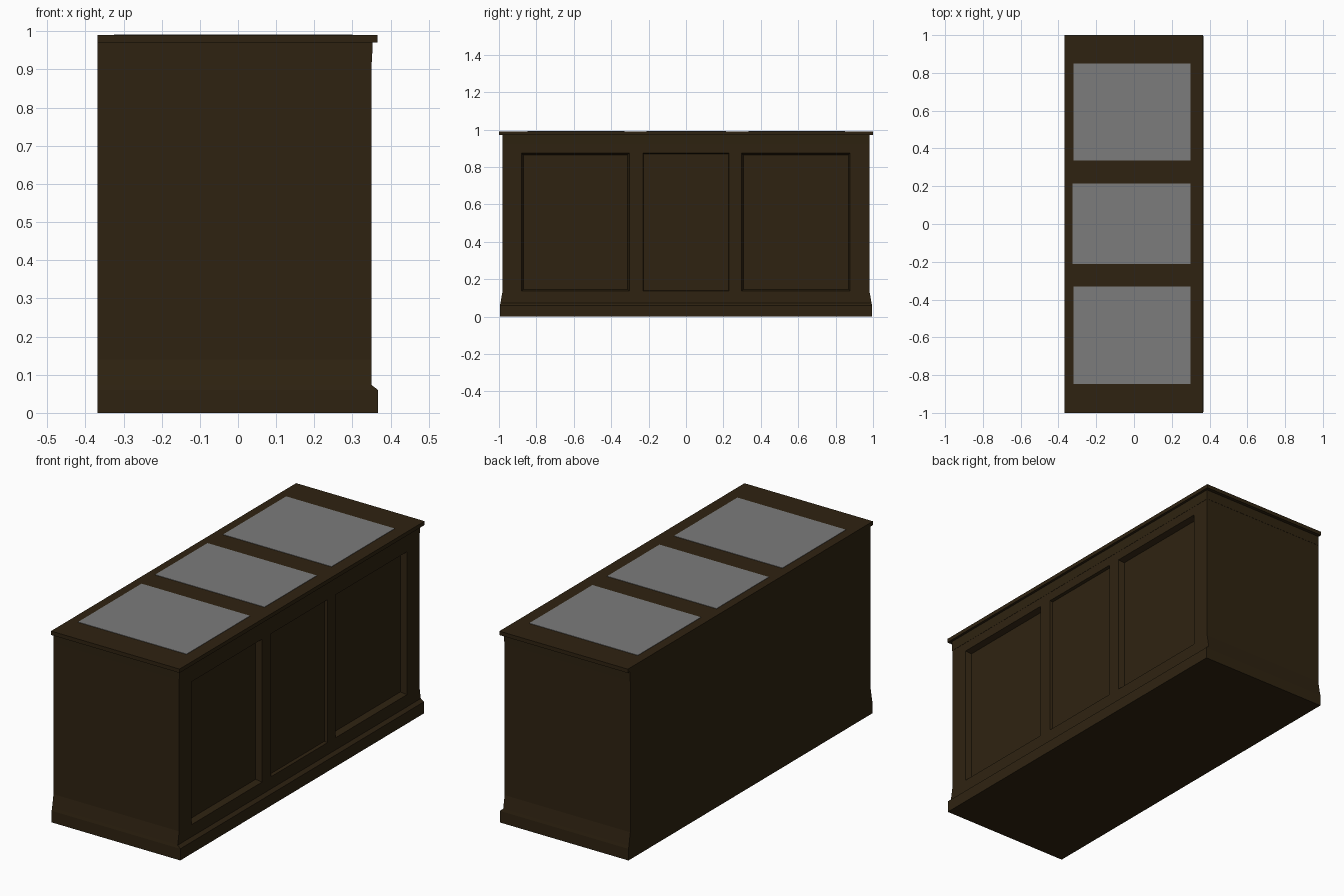
import bpy, bmesh

if "Cube" in bpy.data.objects:
    bpy.data.objects.remove(bpy.data.objects["Cube"])


def material(name, rgb):
    m = bpy.data.materials.new(name)
    m.diffuse_color = (*rgb, 1)
    m.use_nodes = True
    m.node_tree.nodes["Principled BSDF"].inputs["Base Color"].default_value = m.diffuse_color
    return m


wood = material("dark_wood", (0.028, 0.0165, 0.0055))
grey = material("grey_panel", (0.2, 0.2, 0.2))


def loft(name, rings, mat):
    """Closed solid through a list of four-cornered rings."""
    bm = bmesh.new()
    loops = [[bm.verts.new(p) for p in ring] for ring in rings]
    for a, b in zip(loops, loops[1:]):
        for i in range(4):
            j = (i + 1) % 4
            bm.faces.new((a[i], a[j], b[j], b[i]))
    bm.faces.new(loops[0][::-1])
    bm.faces.new(loops[-1])
    bmesh.ops.recalc_face_normals(bm, faces=bm.faces)
    me = bpy.data.meshes.new(name)
    bm.to_mesh(me)
    bm.free()
    me.materials.append(mat)
    ob = bpy.data.objects.new(name, me)
    bpy.context.collection.objects.link(ob)
    return ob


def level(z, x0, x1, y0, y1):
    return [(x0, y0, z), (x1, y0, z), (x1, y1, z), (x0, y1, z)]


def upright(x, y0, y1, z0, z1):
    return [(x, y0, z0), (x, y1, z0), (x, y1, z1), (x, y0, z1)]


BACK, FACE = -0.368, 0.35

# Cabinet body with flared plinth (z, face x, half width)
profile = [(0, 0.367, 0.995), (0.06, 0.367, 0.995), (0.073, FACE, 0.992),
           (0.14, FACE, 0.98), (0.972, FACE, 0.98)]
body = loft("cabinet_body",
            [level(z, BACK, x, -h, h) for z, x, h in profile], wood)

# Three recessed panels with sloping edges
for y0, y1, depth, slope in ((-0.88, -0.303, 0.03, 0.01),
                             (-0.23, 0.23, 0.015, 0.004),
                             (0.297, 0.878, 0.03, 0.01)):
    k = slope / depth * 0.05
    cut = loft("panel_cutter", [
        upright(FACE + 0.05, y0 - k, y1 + k, 0.136 - k, 0.874 + k),
        upright(FACE - depth, y0 + slope, y1 - slope,
                0.136 + slope, 0.874 - slope)], wood)
    cut.hide_render = True
    mod = body.modifiers.new("panel_recess", 'BOOLEAN')
    mod.operation = 'DIFFERENCE'
    mod.solver = 'EXACT'
    mod.object = cut
    bpy.context.view_layer.objects.active = body
    bpy.ops.object.modifier_apply(modifier=mod.name)
    bpy.data.objects.remove(cut)

# Thin moulding under the worktop, and the worktop itself
loft("top_moulding", [level(0.92, BACK, FACE + 0.001, -0.981, 0.981),
                      level(0.972, BACK, FACE + 0.003, -0.982, 0.982)], wood)
loft("worktop", [level(0.97, BACK, 0.366, -1, 1),
                 level(0.99, BACK, 0.366, -1, 1)], wood)

# Grey inlays on the worktop
for name, x0, y0, y1 in (("near_inlay", -0.32, -0.848, -0.33),
                         ("middle_inlay", -0.325, -0.212, 0.215),
                         ("far_inlay", -0.32, 0.335, 0.85)):
    loft(name, [level(0.985, x0, 0.3, y0, y1),
                level(0.992, x0, 0.3, y0, y1)], grey)
